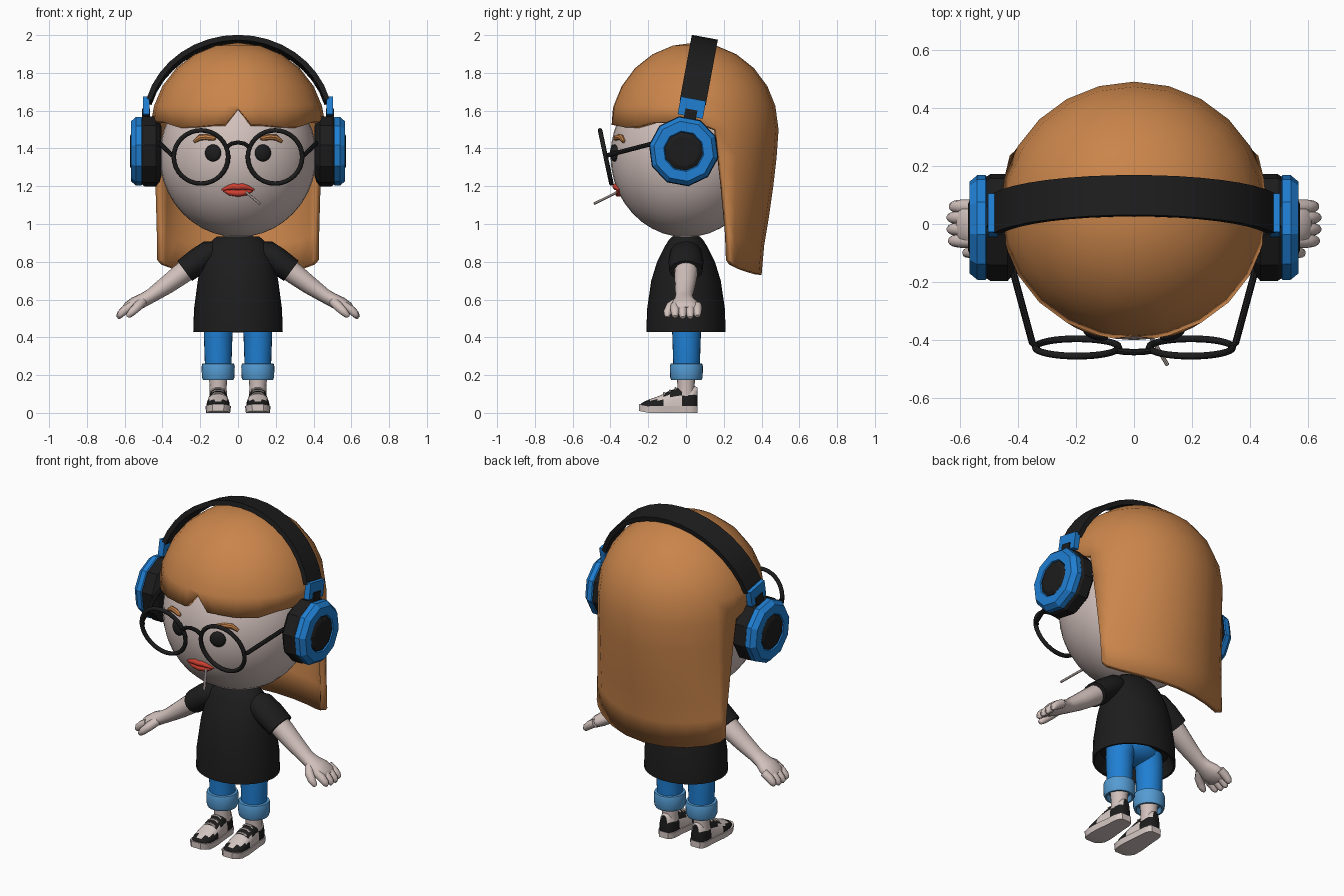
import bpy, bmesh, math
from mathutils import Vector, Matrix

if "Cube" in bpy.data.objects:
    bpy.data.objects.remove(bpy.data.objects["Cube"])

def material(name, col):
    m = bpy.data.materials.new(name)
    m.diffuse_color = (*col, 1)
    m.use_nodes = True
    m.node_tree.nodes["Principled BSDF"].inputs["Base Color"].default_value = m.diffuse_color
    return m

SKIN = material("skin", (.64, .53, .50))
HAIR = material("orange_hair", (.59, .235, .07))
BLACK = material("black", (.012, .012, .012))
BLUE = material("blue", (.014, .213, .65))
CUFF = material("light_blue", (.09, .33, .65))
RED = material("lip_red", (.63, .05, .03))
WHITE = material("off_white", (.66, .57, .54))

def finish(name, bm, mats, angle=40, recalc=True):
    if recalc:
        bmesh.ops.recalc_face_normals(bm, faces=bm.faces)
    me = bpy.data.meshes.new(name)
    bm.to_mesh(me)
    bm.free()
    for m in (mats if isinstance(mats, list) else [mats]):
        me.materials.append(m)
    if angle:
        for p in me.polygons:
            p.use_smooth = True
        me.set_sharp_from_angle(angle=math.radians(angle))
    ob = bpy.data.objects.new(name, me)
    bpy.context.collection.objects.link(ob)
    return ob

def loft(name, rings, mats, angle=40, rule=None):
    """Skin closed rings of points, capping both ends."""
    bm = bmesh.new()
    vs = [[bm.verts.new(p) for p in r] for r in rings]
    n = len(rings[0])
    for a, b in zip(vs, vs[1:]):
        for i in range(n):
            bm.faces.new((a[i], a[(i + 1) % n], b[(i + 1) % n], b[i]))
    bm.faces.new(vs[0])
    bm.faces.new(vs[-1])
    if rule:
        for f in bm.faces:
            f.material_index = rule(f.calc_center_median())
    return finish(name, bm, mats, angle)

def ellipse(cx, cy, z, rx, ry, n=24):
    return [(cx + rx * math.cos(2 * math.pi * i / n), cy + ry * math.sin(2 * math.pi * i / n), z) for i in range(n)]

def sweep(name, pts, radii, mat, n=12, ref=(0, 1, 0), turn=0, angle=40):
    """Tube along a path; each radius is a number or (along ref, across ref)."""
    pts = [Vector(p) for p in pts]
    rings = []
    for i, p in enumerate(pts):
        t = (pts[min(i + 1, len(pts) - 1)] - pts[max(i - 1, 0)]).normalized()
        v = t.cross(Vector(ref)).normalized()
        u = v.cross(t)
        r = radii[i] if isinstance(radii, list) else radii
        a, b = r if isinstance(r, tuple) else (r, r)
        rings.append([p + u * a * math.cos(k) + v * b * math.sin(k)
                      for k in (2 * math.pi * j / n + turn for j in range(n))])
    return loft(name, rings, mat, angle)

def ball(name, c, r, mat, rot=0, seg=24):
    bm = bmesh.new()
    m = Matrix.Translation(c) @ Matrix.Rotation(rot, 4, 'Z') @ Matrix.Diagonal((*r, 1))
    bmesh.ops.create_uvsphere(bm, u_segments=seg, v_segments=seg // 2, radius=1, matrix=m)
    return finish(name, bm, mat, 60)

def box(name, c, size, mat):
    bm = bmesh.new()
    bmesh.ops.create_cube(bm, size=1, matrix=Matrix.Translation(c) @ Matrix.Diagonal((*size, 1)))
    return finish(name, bm, mat, 0)

# Head and neck
HZ, HR = 1.36, (.415, .40, .43)
ball("head", (0, 0, HZ), HR, SKIN, seg=40)
loft("neck", [ellipse(0, 0, z, .08, .07) for z in (.85, 1.0)], SKIN)

def face(x, z, out=0):
    """Point on the front of the head."""
    return (x, -HR[1] * math.sqrt(1 - (x / HR[0]) ** 2 - ((z - HZ) / HR[2]) ** 2) - out, z)

# Hair: dome with a notched fringe, and a long curtain behind the ears
def hair_column(a):
    h = a if a <= 90 else 180 - a
    ca, sa = math.cos(math.radians(a)), math.sin(math.radians(a))
    dome = lambda z: (.462 * ca * math.sqrt(1 - ((z - 1.5) / .46) ** 2),
                      .045 + .445 * sa * math.sqrt(1 - ((z - 1.5) / .46) ** 2), z)
    pts = [dome(1.5 + .46 * math.sin(math.radians(u))) for u in (75, 60, 45, 30, 16)]
    if h < 15:
        edge = 1.61 if h == -90 else 1.525 if h < -70 else 1.515 if h < -40 else 1.54
        return pts + [dome(edge)]
    pts.append(dome(1.5))
    b = math.radians((h - 15) * 1.2)
    low = (math.copysign(.428 * math.cos(b), ca), .235 + .165 * math.sin(b) ** 1.8, .81 - .08 * math.sin(b))
    for s in (.2, .4, .6, .8, 1):
        k = min(1, s / .9) ** (.9 + .5 * math.sin(b))
        pts.append((pts[5][0] * (1 - k) + low[0] * k, pts[5][1] * (1 - k) + low[1] * k, 1.5 * (1 - s) + low[2] * s))
    return pts

half = [-90, -81] + list(range(-75, 91, 15))
angles = half + [180 - a for a in reversed(half[1:-1])]
bm = bmesh.new()
cols = [[bm.verts.new(p) for p in hair_column(a)] for a in angles]
top = bm.verts.new((0, .045, 1.96))
for a, b in zip(cols, cols[1:] + cols[:1]):
    bm.faces.new((top, a[0], b[0]))
    for i in range(min(len(a), len(b)) - 1):
        bm.faces.new((a[i], a[i + 1], b[i + 1], b[i]))
hair = finish("hair", bm, HAIR, 50, recalc=False)
sol = hair.modifiers.new("thickness", 'SOLIDIFY')
sol.thickness, sol.offset = .035, -1

# Lips and stick
sweep("upper_lip", [face(x, z, .002) for x, z in ((-.087, 1.18), (-.05, 1.193), (-.022, 1.199), (0, 1.195), (.022, 1.199), (.05, 1.193), (.087, 1.18))],
      [.004, .013, .017, .016, .017, .013, .004], RED)
sweep("lower_lip", [face(x, z, .002) for x, z in ((-.08, 1.178), (-.045, 1.167), (0, 1.163), (.045, 1.167), (.08, 1.178))],
      [.004, .015, .019, .015, .004], RED)
sweep("stick", [(.035, -.35, 1.175), (.115, -.485, 1.108)], .007, WHITE, 8, (0, 0, 1))

# Glasses bridge
sweep("glasses_bridge", [(x, -.425 - (z - 1.355) * .21, z) for x, z in ((-.062, 1.405), (-.035, 1.425), (0, 1.432), (.035, 1.425), (.062, 1.405))],
      .011, BLACK, 8)

# Headphones share one tilted frame
FRAME = Matrix.Translation((0, -.012, 1.385)) @ Matrix.Rotation(math.radians(-10.5), 4, 'X')
arc = [math.radians(16 + 148 * i / 16) for i in range(17)]
band = sweep("headband", [(.49 * math.cos(t), 0, .14 + .46 * math.sin(t)) for t in arc],
             (.07 * 1.414, .014 * 1.414), BLACK, 4, turn=math.pi / 4, angle=30)
band.matrix_world = FRAME

def disc(name, s, prof, mat):
    rings = [[(s * x, r * math.cos(k * math.pi / 5), r * math.sin(k * math.pi / 5)) for k in range(10)] for x, r in prof]
    loft(name, rings, mat, 0).matrix_world = FRAME

# Shirt, with a shallow hollow hem
loft("shirt", [ellipse(0, 0, z, rx, ry, 32) for z, rx, ry in
               ((.50, .20, .17), (.427, .226, .20), (.427, .237, .21), (.55, .233, .206), (.70, .213, .184),
                (.80, .193, .153), (.88, .165, .113), (.92, .13, .088), (.935, .11, .07))], BLACK)
ball("hips", (0, 0, .50), (.165, .10, .075), BLUE)

# Shoe outline: y, half width, top height
SHOE = [(-.24, .025, .048), (-.222, .047, .06), (-.19, .059, .073), (-.15, .062, .087), (-.12, .061, .10), (-.085, .057, .118),
        (-.05, .053, .13), (-.02, .05, .135), (.02, .048, .138), (.045, .04, .142), (.06, .025, .135)]

def shoe_colour(c):
    if c.y < -.13:
        return 0 if c.z < .066 or c.y < -.21 else 1
    if c.y < -.02:
        return 0 if c.z > .092 else 1
    return 0 if c.z < .10 else 1

for s, side in ((-1, "left"), (1, "right")):
    # Face details
    ball(side + "_eye", face(s * .132, 1.376), (.045, .02, .045), BLACK, s * .33)
    sweep(side + "_eyebrow", [face(s * x, z, .004) for x, z in ((.118, 1.452), (.13, 1.454), (.165, 1.46), (.20, 1.458), (.232, 1.436))],
          [(.008, .007), (.012, .013), (.014, .016), (.014, .016), (.01, .008)], HAIR, 8)
    # Glasses
    bpy.ops.mesh.primitive_torus_add(major_radius=.144, minor_radius=.012, major_segments=32, minor_segments=8,
                                     location=(s * .196, -.425, 1.355), rotation=(math.radians(102), 0, 0))
    rim = bpy.context.object
    rim.name = side + "_glasses_rim"
    rim.data.materials.append(BLACK)
    for p in rim.data.polygons:
        p.use_smooth = True
    sweep(side + "_glasses_temple", [(s * .335, -.42, 1.36), (s * .35, -.41, 1.365), (s * .412, -.18, 1.425), (s * .43, -.03, 1.44)],
          .012, BLACK, 8, (0, 0, 1))
    # Ear cups
    disc(side + "_ear_pad", s, ((.405, .13), (.415, .165), (.435, .187), (.495, .187), (.512, .175)), BLACK)
    disc(side + "_ear_cup", s, ((.495, .165), (.512, .184), (.54, .183), (.567, .16), (.567, .108), (.55, .10)), BLUE)
    disc(side + "_ear_cup_centre", s, ((.53, .102), (.562, .102), (.572, .08)), BLACK)
    box(side + "_band_slider", (s * .485, 0, .235), (.034, .135, .095), BLUE).matrix_world = FRAME
    box(side + "_band_hinge", (s * .487, 0, .20), (.042, .065, .05), BLACK).matrix_world = FRAME
    # Sleeve, arm and hand
    sweep(side + "_sleeve", [(s * x, 0, z) for x, z in ((.09, .86), (.15, .845), (.21, .805), (.282, .752))],
          [(.06, .05), (.085, .07), (.093, .07), (.088, .066)], BLACK, 16)
    sweep(side + "_arm", [(s * x, y, z) for x, y, z in ((.22, 0, .795), (.30, 0, .735), (.38, -.005, .675), (.46, -.01, .62), (.50, -.01, .598), (.545, -.006, .575), (.585, 0, .552), (.60, 0, .542))],
          [(.062, .058), (.062, .056), (.054, .048), (.046, .038), (.052, .037), (.072, .039), (.072, .033), (.055, .022)], SKIN, 16)
    for i, y in enumerate((-.058, -.018, .022, .06)):
        l = (.93, 1, 1, .9)[i]
        sweep(f"{side}_finger_{i + 1}", [(s * (.56 + x * l), y, .568 - d * l) for x, d in ((0, 0), (.04, .024), (.063, .045), (.07, .06), (.069, .07))],
              [.024, .024, .021, .016, .006], SKIN, 10)
    sweep(side + "_thumb", [(s * .505, -.04, .59), (s * .53, -.08, .565), (s * .56, -.098, .535), (s * .58, -.10, .515), (s * .585, -.10, .508)],
          [.025, .026, .022, .015, .006], SKIN, 10, (0, 0, 1))
    # Leg, rolled cuff and ankle
    cx = s * .105
    loft(side + "_trouser_leg", [ellipse(cx - s * d, .003, z, r, r) for z, r, d in
                                 ((.20, .068, 0), (.30, .072, 0), (.42, .076, 0), (.52, .084, .015))], BLUE)
    loft(side + "_trouser_cuff", [ellipse(cx, .002, z, r, r) for z, r in
                                  ((.20, .06), (.173, .07), (.173, .08), (.188, .086), (.245, .088), (.26, .084), (.262, .068))], CUFF)
    loft(side + "_ankle", [ellipse(cx, .0, z, r, r, 16) for z, r in ((.09, .046), (.14, .045), (.20, .05))], SKIN)
    # Shoe
    loft(side + "_shoe_upper", [[(cx + w * math.copysign(abs(math.cos(k)) ** .8, math.cos(k)), y, .03 + (h - .03) * abs(math.sin(k)) ** .75)
                                 for k in (math.pi * j / 12 for j in range(13))] for y, w, h in SHOE],
         [BLACK, WHITE], 50, shoe_colour)
    loft(side + "_shoe_sole", [[(cx + a * (w + .006), y * 1.035, z + max(0, -y - .19) * .2) for a, z in ((-.93, 0), (.93, 0), (1, .036), (-1, .036))]
                               for y, w, h in SHOE], WHITE)
    for i in range(3):
        y, h = -.115 + i * .03, .106 + i * .0125
        sweep(f"{side}_lace_{i + 1}", [(cx - .032, y, h - .012), (cx - .015, y, h), (cx + .015, y, h), (cx + .032, y, h - .012)],
              .006, WHITE, 6)
